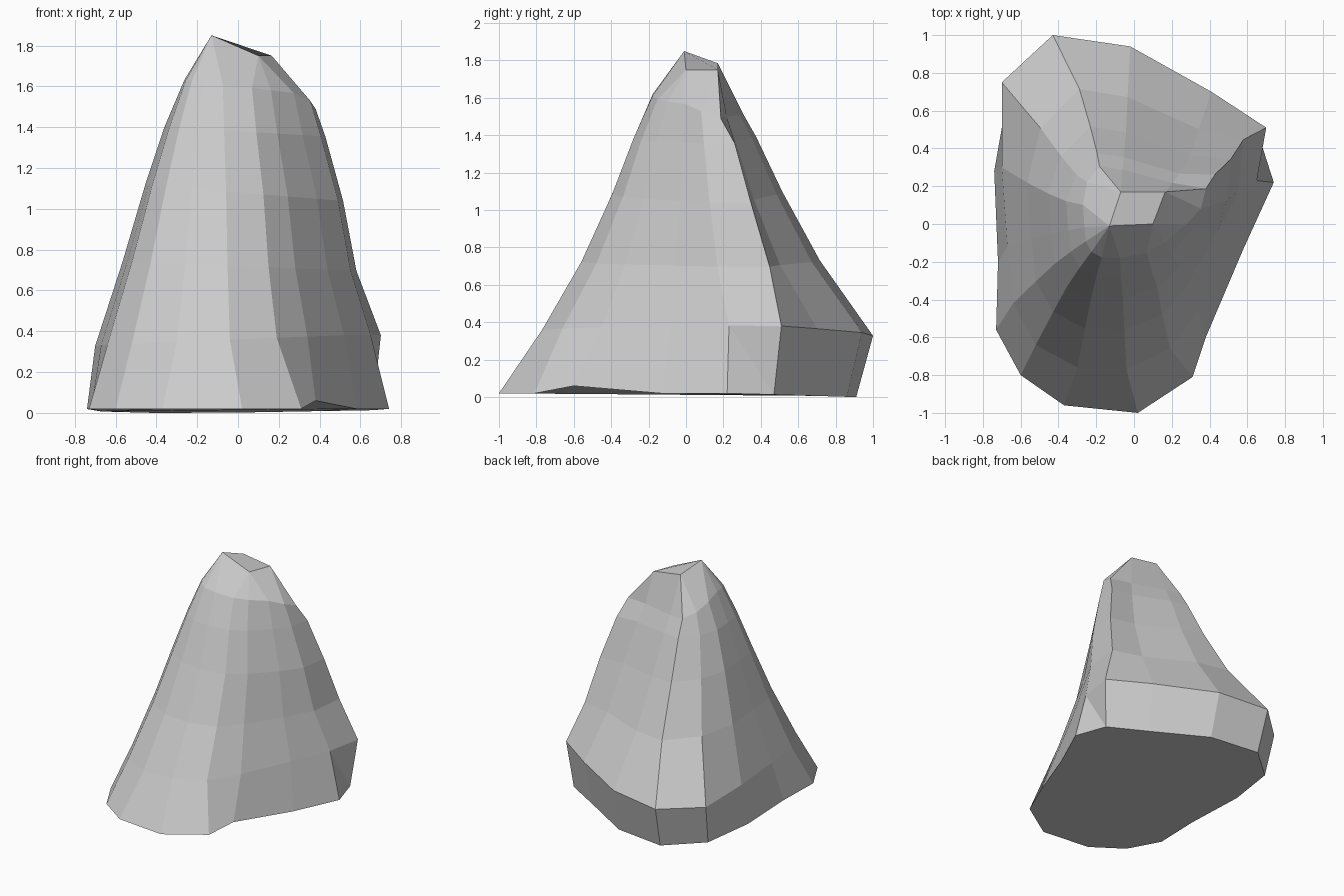
import bpy, bmesh

if "Cube" in bpy.data.objects:
    bpy.data.objects.remove(bpy.data.objects["Cube"])

# Foot outline (15 columns, counter-clockwise from the front left)
foot = [(-.37, -.96), (.02, -1), (.31, -.81), (.38, -.6), (.58, -.13),
        (.74, .22), (.66, .47), (.38, .63), (-.01, .86), (-.41, .91),
        (-.67, .68), (-.74, .28), (-.72, -.2), (-.73, -.56), (-.6, -.8)]
# Shoulder outline just above the foot
shoulder = [(-.30, -.76), (-.04, -.77), (.19, -.66), (.34, -.45), (.52, -.08),
            (.65, .23), (.70, .51), (.41, .70), (-.02, .94), (-.43, 1.0),
            (-.70, .75), (-.70, .30), (-.67, -.12), (-.64, -.42), (-.52, -.64)]
# Upper rings: height, tilt along x, tilt along y at the back,
# left, right, front, back, and strength of the corner nudges
rings = [(.72, -.04, 0, -.565, .595, -.56, .715, 1),
         (1.08, -.08, 0, -.455, .53, -.395, .515, 1),
         (1.38, -.06, 0, -.36, .44, -.28, .375, .8),
         (1.60, -.12, -.35, -.27, .385, -.18, .305, .3)]
# Corners that are squarer (6) or rounder (9, 10) than the shoulder outline
nudge = {6: (-.015, .08), 9: (.07, 0), 10: (.07, -.03)}
# Peak: four corners, and which corner each column runs to
peak = [(-.13, -.01, 1.85), (.10, 0, 1.75), (.165, .17, 1.75), (-.07, .17, 1.785)]
runs_to = [0, 0, 1, 1, 1, 2, 2, 2, 3, 3, 3, 0, 0, 0, 0]

PX, PY = -.13, .02          # ridge axis the rings shrink towards


def shrink(i, ring):
    x, y = shoulder[i]
    z, tx, ty, l, r, f, b, s = ring
    kx = (PX - l) / (PX + .70) if x < PX else (r - PX) / (.70 - PX)
    ky = (PY - f) / (PY + .77) if y < PY else (b - PY) / (1.0 - PY)
    dx, dy = nudge.get(i, (0, 0))
    nx, ny = PX + (x - PX) * kx + dx * s, PY + (y - PY) * ky + dy * s
    return nx, ny, z + tx * nx + ty * max(ny, 0)


bm = bmesh.new()
loops = [[bm.verts.new((x, y, .06 if i == 3 else min(.02, .03 * (.91 - y))))
          for i, (x, y) in enumerate(foot)],
         [bm.verts.new((x, y, .36 + .04 * x - .015 * max(y, 0)))
          for x, y in shoulder]]
for ring in rings:
    loops.append([bm.verts.new(shrink(i, ring)) for i in range(len(foot))])
top = [bm.verts.new(p) for p in peak]
loops.append([top[i] for i in runs_to])

# Skin the sides, then close the underside and the peak
n = len(foot)
for k, (lo, hi) in enumerate(zip(loops, loops[1:])):
    for i in range(n):
        j = (i + 1) % n
        if (k, i) == (0, 5):        # folded-in facet at the right foot
            bm.faces.new((lo[i], lo[j], hi[i]))
            bm.faces.new((lo[j], hi[j], hi[i]))
            continue
        corners = [lo[i], lo[j], hi[j], hi[i]]
        bm.faces.new(list(dict.fromkeys(corners)))
bm.faces.new(loops[0][::-1])
bm.faces.new(top)
bmesh.ops.recalc_face_normals(bm, faces=bm.faces[:])

mesh = bpy.data.meshes.new("rock")
bm.to_mesh(mesh)
bm.free()
rock = bpy.data.objects.new("rock", mesh)
bpy.context.collection.objects.link(rock)
